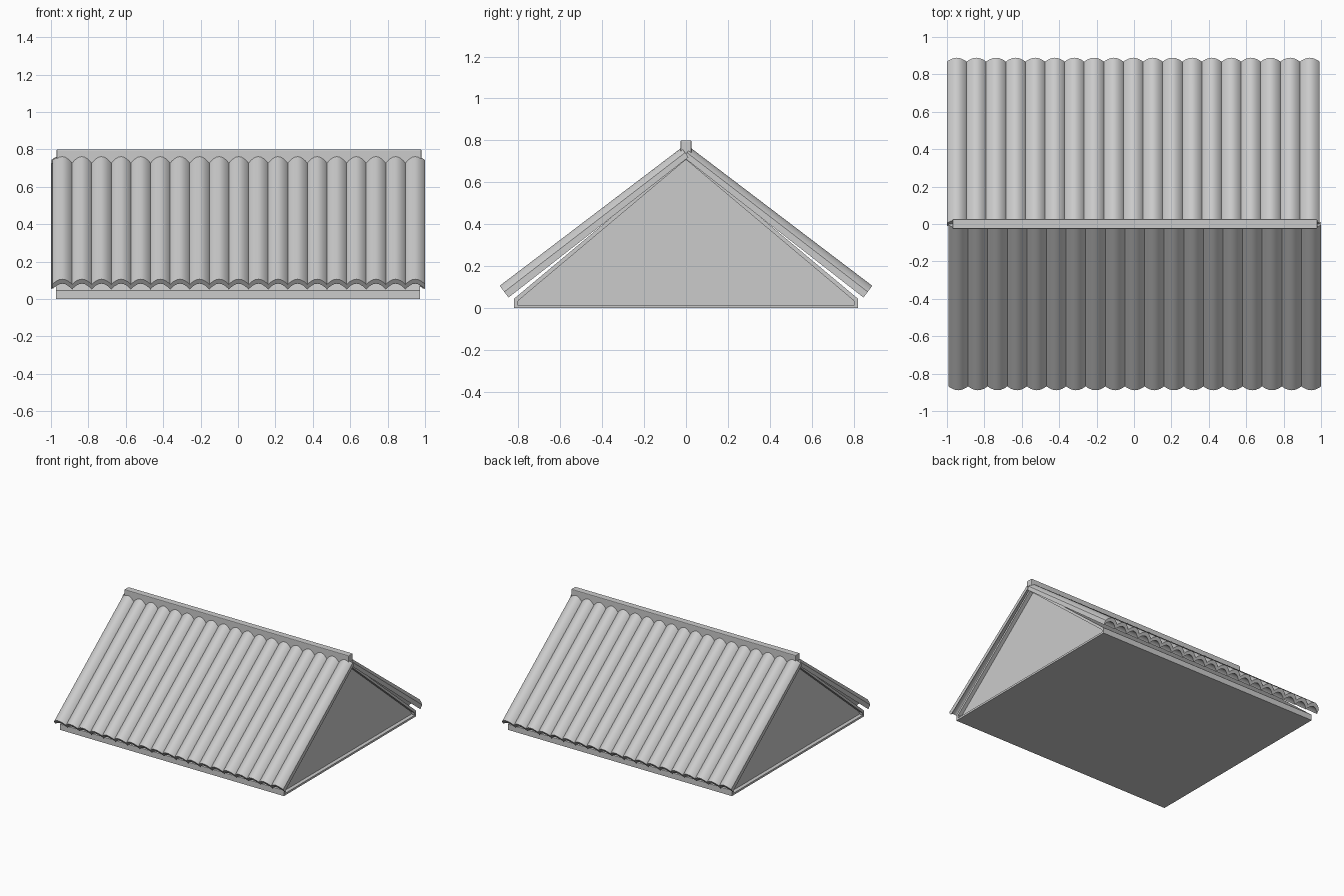
import bpy, bmesh, math
from mathutils import Vector

if "Cube" in bpy.data.objects:
    bpy.data.objects.remove(bpy.data.objects["Cube"])


def make_object(name, bm):
    bmesh.ops.recalc_face_normals(bm, faces=bm.faces[:])
    mesh = bpy.data.meshes.new(name)
    bm.to_mesh(mesh)
    bm.free()
    ob = bpy.data.objects.new(name, mesh)
    bpy.context.collection.objects.link(ob)
    return ob


def prism(profile, x0, x1):
    """Extrude a (y, z) outline along x; returns bmesh and its two end caps."""
    bm = bmesh.new()
    a = [bm.verts.new((x0, y, z)) for y, z in profile]
    b = [bm.verts.new((x1, y, z)) for y, z in profile]
    caps = [bm.faces.new(a), bm.faces.new(b)]
    n = len(profile)
    for i in range(n):
        j = (i + 1) % n
        bm.faces.new((a[i], a[j], b[j], b[i]))
    bmesh.ops.recalc_face_normals(bm, faces=bm.faces[:])
    return bm, caps


# Gable body: base edge and triangular ends with recessed panels
bm, caps = prism([(-0.82, 0), (0.82, 0), (0.82, 0.045), (0, 0.73), (-0.82, 0.045)],
                 -0.973, 0.973)
for cap in caps:
    bmesh.ops.inset_region(bm, faces=[cap], thickness=0.022, depth=0)
    out = Vector((-0.03 if cap.calc_center_median().x > 0 else 0.03, 0, 0))
    ring = bmesh.ops.extrude_discrete_faces(bm, faces=[cap])["faces"]
    bmesh.ops.translate(bm, verts=ring[0].verts[:], vec=out)
make_object("gable_body", bm)

# Ridge cap
bm, _ = prism([(-0.026, 0.725), (0.026, 0.725), (0.026, 0.80), (-0.026, 0.80)],
              -0.97, 0.98)
cap_ob = make_object("ridge_cap", bm)
bev = cap_ob.modifiers.new("bevel", "BEVEL")
bev.width = 0.005
bev.segments = 2

# Tiled slopes: rows of arched tiles running from ridge to eave
TILES, SEG, X0, X1 = 19, 10, -1.0, 0.992
PITCH = (X1 - X0) / TILES
NORMAL = Vector((0, 0.6, 0.8))
EAVE, RIDGE = Vector((0, 0.847, 0.05)), Vector((0, -0.012, 0.72))


def arch(t):
    return math.sin(math.pi * t) ** 0.85


def tiled_slope(name):
    bm = bmesh.new()
    for k in range(TILES):
        rows = []
        for i in range(SEG + 1):
            t = 0.5 - 0.5 * math.cos(math.pi * i / SEG)
            x = Vector((X0 + (k + t) * PITCH, 0, 0))
            lo, hi = 0.040 * arch(t), 0.034 + 0.036 * arch(t)
            rows.append([bm.verts.new(x + base + NORMAL * h * s)
                         for base, s in ((EAVE, 1), (RIDGE, 0.8)) for h in (lo, hi)])
        for (a, b, c, d), (e, f, g, h) in zip(rows, rows[1:]):
            for quad in ((a, b, f, e), (b, d, h, f), (d, c, g, h), (c, a, e, g)):
                bm.faces.new(quad)
        for end, (a, b, c, d) in ((0, rows[0]), (TILES - 1, rows[-1])):
            if k == end:
                bm.faces.new((a, b, d, c))
    bmesh.ops.remove_doubles(bm, verts=bm.verts[:], dist=1e-5)
    ob = make_object(name, bm)
    bpy.ops.object.select_all(action="DESELECT")
    ob.select_set(True)
    bpy.context.view_layer.objects.active = ob
    bpy.ops.object.shade_smooth_by_angle(angle=math.radians(35))
    return ob


tiled_slope("back_tiles")
tiled_slope("front_tiles").rotation_euler.z = math.pi
